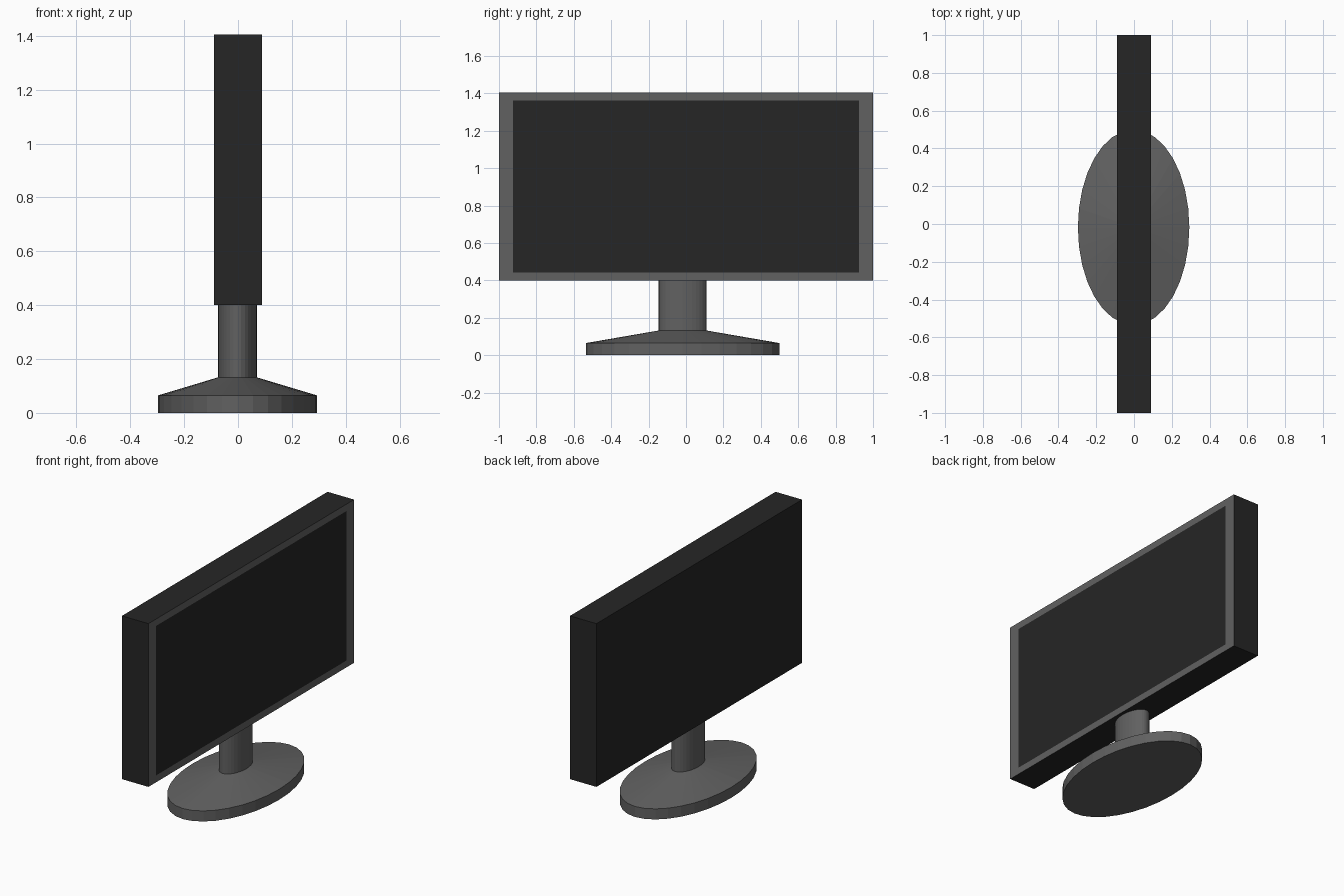
import bpy, bmesh
from math import cos, sin, tau

cube = bpy.data.objects.get("Cube")
if cube:
    bpy.data.objects.remove(cube, do_unlink=True)


def make_material(name, value):
    mat = bpy.data.materials.new(name)
    mat.use_nodes = True
    colour = (value, value, value, 1)
    mat.diffuse_color = colour
    mat.node_tree.nodes["Principled BSDF"].inputs["Base Color"].default_value = colour
    return mat


def add_object(name, bm, materials):
    bmesh.ops.recalc_face_normals(bm, faces=bm.faces)
    mesh = bpy.data.meshes.new(name)
    bm.to_mesh(mesh)
    bm.free()
    for mat in materials:
        mesh.materials.append(mat)
    obj = bpy.data.objects.new(name, mesh)
    bpy.context.collection.objects.link(obj)
    return obj


black = make_material("black plastic", 0.019)
grey = make_material("grey plastic", 0.12)

# Display housing, with the bezel and screen cut into its +x face
DEPTH, WIDTH, BOTTOM, TOP = 0.18, 2.0, 0.4, 1.405
bm = bmesh.new()
bmesh.ops.create_cube(bm, size=1)
for v in bm.verts:
    v.co.x *= DEPTH
    v.co.y *= WIDTH
    v.co.z = BOTTOM + (v.co.z + 0.5) * (TOP - BOTTOM)
panel = max(bm.faces, key=lambda f: f.calc_center_median().x)
bezel = bmesh.ops.inset_region(bm, faces=[panel], thickness=0.06)["faces"]
for f in bezel:
    f.material_index = 1
for v in panel.verts:
    v.co.y = 0.925 if v.co.y > 0 else -0.925
add_object("display", bm, [black, grey])

# Oval stand: foot, sloping shoulder and neck as one lofted profile
SIDES = 32
profile = [(0.295, 0.517, 0), (0.295, 0.517, 0.065),
           (0.072, 0.128, 0.132), (0.072, 0.128, BOTTOM)]
bm = bmesh.new()
rings = [[bm.verts.new((-0.002 + rx * cos(tau * i / SIDES),
                        -0.018 + ry * sin(tau * i / SIDES), z))
          for i in range(SIDES)] for rx, ry, z in profile]
for low, high in zip(rings, rings[1:]):
    for i in range(SIDES):
        j = (i + 1) % SIDES
        bm.faces.new((low[i], low[j], high[j], high[i]))
bm.faces.new(rings[0])
bm.faces.new(rings[-1])
add_object("stand", bm, [grey])
